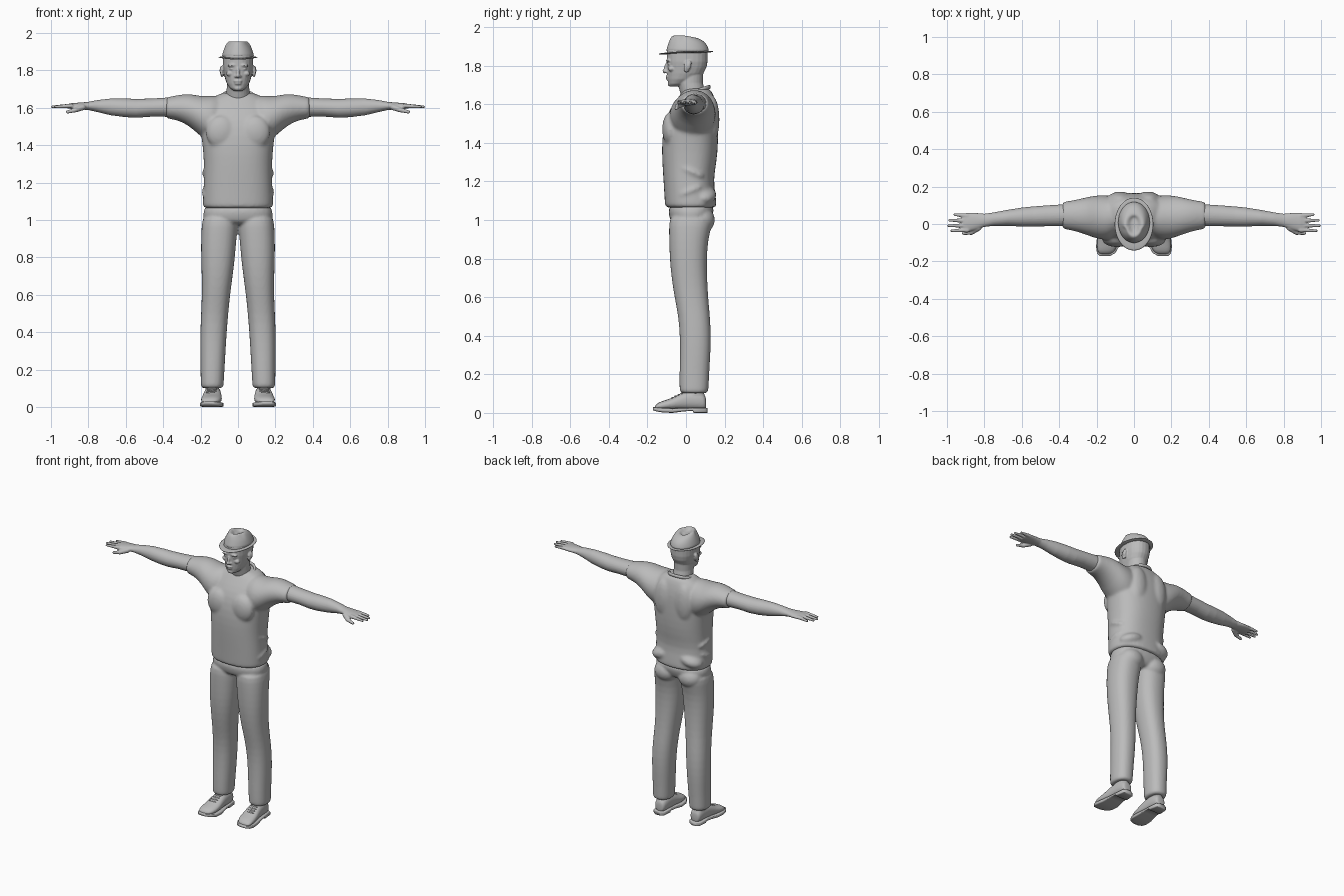
import bpy, bmesh, math
from mathutils import Vector, Matrix

grey = bpy.data.materials.new("plain grey")
grey.diffuse_color = (0.5, 0.5, 0.5, 1)


def loft(bm, axis, rings, s=1, power=2.0, n=24):
    """Skin rings (t, a0, a1, b0, b1): position on the axis, extents on the other two."""
    loops = []
    for t, a0, a1, b0, b1 in rings:
        loop = []
        for i in range(n):
            ang = 2 * math.pi * i / n
            c, d = math.cos(ang), math.sin(ang)
            a = (a0 + a1) / 2 + (a1 - a0) / 2 * math.copysign(abs(c) ** (2 / power), c)
            b = (b0 + b1) / 2 + (b1 - b0) / 2 * math.copysign(abs(d) ** (2 / power), d)
            x, y, z = {"x": (t, a, b), "y": (a, t, b), "z": (a, b, t)}[axis]
            loop.append(bm.verts.new((x * s, y, z)))
        loops.append(loop)
    for p, q in zip(loops, loops[1:]):
        for i in range(n):
            bm.faces.new((p[i], p[(i + 1) % n], q[(i + 1) % n], q[i]))
    bm.faces.new(loops[0])
    bm.faces.new(loops[-1])


def blob(bm, pos, size, tilt=(0, 0, 0)):
    """Ellipsoid with the given radii."""
    rot = Matrix.Rotation(tilt[2], 4, "Z") @ Matrix.Rotation(tilt[1], 4, "Y") @ Matrix.Rotation(tilt[0], 4, "X")
    bmesh.ops.create_uvsphere(bm, u_segments=16, v_segments=10, radius=1,
                              matrix=Matrix.Translation(pos) @ rot @ Matrix.Diagonal((*size, 1)))


def limb(bm, start, end, r1, r2):
    """Round-ended finger between two points."""
    a, b = Vector(start), Vector(end)
    for i in range(13):
        t = i / 12
        r = r1 + (r2 - r1) * t
        blob(bm, a.lerp(b, t), (r, r, r))


def finish(name, bm, voxel=0, smooth=0, mirror=False, subdiv=0):
    bmesh.ops.recalc_face_normals(bm, faces=bm.faces)
    me = bpy.data.meshes.new(name)
    bm.to_mesh(me)
    bm.free()
    me.materials.append(grey)
    for p in me.polygons:
        p.use_smooth = True
    ob = bpy.data.objects.new(name, me)
    bpy.context.collection.objects.link(ob)
    if subdiv:
        ob.modifiers.new("round", "SUBSURF").levels = subdiv
        ob.modifiers["round"].render_levels = subdiv
    if voxel:
        m = ob.modifiers.new("fuse", "REMESH")
        m.mode, m.voxel_size, m.use_smooth_shade = "VOXEL", voxel, True
    if smooth:
        m = ob.modifiers.new("soften", "SMOOTH")
        m.factor, m.iterations = 0.5, smooth
    if mirror:
        m = ob.modifiers.new("mirror", "MIRROR")
        m.use_mirror_merge = False
    return ob


# Shirt: torso, sleeves, shoulder blades and soft folds
bm = bmesh.new()
loft(bm, "z", [(1.06, -.185, .185, -.105, .155), (1.07, -.19, .19, -.11, .16), (1.13, -.188, .188, -.113, .155),
               (1.21, -.183, .183, -.118, .142), (1.3, -.183, .183, -.124, .16), (1.4, -.19, .19, -.127, .168),
               (1.5, -.205, .205, -.115, .168), (1.57, -.2, .2, -.088, .165), (1.63, -.17, .17, -.045, .15),
               (1.665, -.12, .12, -.02, .135), (1.685, -.08, .08, .0, .12)], power=2.4)
for s in (1, -1):
    loft(bm, "x", [(.08, -.06, .14, 1.4, 1.67), (.14, -.09, .155, 1.41, 1.665), (.2, -.08, .155, 1.445, 1.662),
                   (.25, -.06, .145, 1.495, 1.676), (.31, -.04, .13, 1.53, 1.672), (.36, -.03, .122, 1.54, 1.66),
                   (.378, -.026, .118, 1.542, 1.658), (.385, -.022, .114, 1.546, 1.655)], s)
    blob(bm, (.075 * s, .13, 1.52), (.07, .045, .13))
    blob(bm, (.09 * s, -.08, 1.47), (.085, .045, .09))
    blob(bm, (.1 * s, .09, 1.13), (.09, .07, .045), (0, .3 * s, 0))
    blob(bm, (.165 * s, .02, 1.15), (.03, .07, .022), (.4, 0, 0))
    blob(bm, (.165 * s, .03, 1.25), (.027, .07, .02), (-.4, 0, 0))
finish("shirt", bm, .009, 6, subdiv=1)

# Collar band around the neck
bm = bmesh.new()
pts = []
for i in range(40):
    a = 2 * math.pi * i / 40
    c = Vector((.08 * math.cos(a), .048 + .072 * math.sin(a), 1.665 + .024 * math.sin(a)))
    out = Vector((math.cos(a), math.sin(a), 0))
    pts.append([bm.verts.new(c + out * .008 * math.cos(k * math.pi / 4) + Vector((0, 0, .011 * math.sin(k * math.pi / 4))))
                for k in range(8)])
for i in range(40):
    p, q = pts[i], pts[(i + 1) % 40]
    for k in range(8):
        bm.faces.new((p[k], p[(k + 1) % 8], q[(k + 1) % 8], q[k]))
finish("collar", bm)

# Trousers: hips, seat and two legs
bm = bmesh.new()
loft(bm, "z", [(.97, -.17, .17, -.06, .11), (1.0, -.185, .185, -.085, .13), (1.04, -.187, .187, -.092, .145),
               (1.09, -.182, .182, -.09, .148)], power=2.4)
for s in (1, -1):
    loft(bm, "z", [(.1, .078, .198, -.03, .113), (.11, .077, .2, -.034, .117), (.2, .072, .2, -.034, .12),
                   (.3, .066, .202, -.032, .127), (.4, .06, .202, -.032, .13), (.5, .052, .198, -.04, .125),
                   (.6, .042, .193, -.06, .115), (.7, .028, .194, -.076, .11), (.8, .016, .198, -.085, .108),
                   (.9, .008, .198, -.088, .115), (.97, .0, .195, -.089, .135), (1.04, .0, .188, -.085, .145)], s, 2.3)
    blob(bm, (.09 * s, .08, 1.0), (.085, .072, .07))
finish("trousers", bm, .008, 4, subdiv=1)

# Arm and hand, mirrored
bm = bmesh.new()
loft(bm, "x", [(.3, -.015, .108, 1.55, 1.655), (.38, -.012, .105, 1.552, 1.655), (.46, -.012, .1, 1.553, 1.65),
               (.54, -.014, .094, 1.547, 1.648), (.6, -.014, .088, 1.55, 1.65), (.68, -.01, .075, 1.56, 1.65),
               (.75, -.01, .062, 1.577, 1.642), (.8, -.016, .055, 1.588, 1.632), (.85, -.032, .06, 1.592, 1.628),
               (.89, -.042, .06, 1.594, 1.625), (.915, -.04, .055, 1.598, 1.62)])
for y, tip, yt in ((-.033, .975, -.036), (-.008, .992, -.009), (.018, .986, .02), (.044, .958, .05)):
    limb(bm, (.89, y, 1.611), (tip, yt, 1.606), .0125, .008)
limb(bm, (.83, -.02, 1.603), (.87, -.046, 1.588), .016, .013)
limb(bm, (.87, -.046, 1.588), (.912, -.05, 1.578), .012, .009)
finish("arm", bm, .0045, 3, mirror=True)

# Head: neck, skull, jaw and facial features
bm = bmesh.new()
loft(bm, "z", [(1.6, -.075, .075, -.01, .11), (1.66, -.064, .064, -.03, .1), (1.71, -.06, .06, -.045, .088),
               (1.78, -.06, .06, -.04, .09)])
loft(bm, "z", [(1.692, -.024, .024, -.084, -.03), (1.705, -.043, .043, -.091, .0), (1.73, -.06, .06, -.095, .05),
               (1.76, -.07, .07, -.098, .09), (1.79, -.076, .076, -.098, .106), (1.82, -.081, .081, -.1, .112),
               (1.88, -.081, .081, -.1, .112), (1.915, -.06, .06, -.07, .09)], power=2.2)
blob(bm, (0, -.102, 1.79), (.009, .012, .033), (-.3, 0, 0))
blob(bm, (0, -.11, 1.772), (.012, .012, .01))
blob(bm, (0, -.095, 1.743), (.024, .012, .006))
blob(bm, (0, -.092, 1.73), (.02, .012, .007))
blob(bm, (0, -.083, 1.705), (.022, .012, .013))
for s in (1, -1):
    blob(bm, (.012 * s, -.1, 1.768), (.008, .01, .007))
    blob(bm, (.032 * s, -.091, 1.827), (.024, .013, .008), (0, .1 * s, 0))
    blob(bm, (.044 * s, -.076, 1.783), (.02, .016, .014))
    blob(bm, (.033 * s, -.085, 1.808), (.015, .011, .006))
    blob(bm, (.084 * s, .006, 1.795), (.009, .019, .032), (-.2, 0, .35 * s))
    blob(bm, (.09 * s, .016, 1.803), (.008, .012, .024), (-.2, 0, .35 * s))
finish("head", bm, .0045, 2)

# Hat crown with a teardrop dent
bm = bmesh.new()
loft(bm, "z", [(1.862, -.09, .09, -.108, .122), (1.89, -.084, .084, -.1, .118), (1.92, -.074, .074, -.09, .11),
               (1.945, -.062, .062, -.08, .09), (1.957, -.05, .05, -.068, .06), (1.953, -.035, .035, -.052, .045),
               (1.94, -.02, .02, -.035, .035), (1.937, -.008, .008, -.015, .02)], n=32)
for v in bm.verts:
    v.co.z -= max(0, v.co.y) * .22 * max(0, (v.co.z - 1.87) / .09)
    if v.co.z > 1.93 and v.co.y < -.02:
        v.co.x *= .85
finish("hat_crown", bm, subdiv=2)

# Hat brim, dipping at the front and curling up at sides and back
bm = bmesh.new()
loft(bm, "z", [(1.860, -.08, .08, -.1, .11), (1.860, -.1, .1, -.138, .137), (1.863, -.106, .106, -.145, .143),
               (1.867, -.1, .1, -.138, .137), (1.868, -.08, .08, -.1, .11)], n=32)
for v in bm.verts:
    v.co.z += .7 * v.co.x ** 2 + (.5 * v.co.y ** 2 if v.co.y > 0 else -.15 * v.co.y ** 2)
finish("hat_brim", bm, subdiv=1)

# Shoe upper, mirrored
bm = bmesh.new()
loft(bm, "y", [(.105, .11, .16, .02, .075), (.095, .098, .172, .015, .1), (.06, .092, .178, .015, .115),
               (.01, .09, .182, .015, .115), (-.03, .088, .187, .015, .102), (-.07, .085, .194, .015, .078),
               (-.11, .087, .199, .015, .065), (-.145, .1, .197, .015, .054), (-.163, .125, .185, .018, .036)], power=2.3)
loft(bm, "z", [(.06, .1, .178, -.01, .1), (.13, .1, .178, -.015, .1)])
finish("shoe", bm, .005, 3, mirror=True, subdiv=1)

# Shoe sole with raised heel, mirrored
bm = bmesh.new()
loft(bm, "y", [(.112, .115, .158, .0, .026), (.1, .095, .177, .0, .027), (.04, .09, .182, .0, .027),
               (.035, .09, .182, .01, .027), (-.01, .086, .187, .008, .025), (-.07, .077, .198, .0, .024),
               (-.12, .08, .203, .002, .026), (-.155, .1, .198, .008, .029), (-.172, .13, .182, .014, .03)], power=6)
finish("sole", bm, mirror=True)

# Laces, mirrored
bm = bmesh.new()
for i in range(4):
    blob(bm, (.138 + .002 * i, -.022 - .016 * i, .1 - .0075 * i), (.027, .006, .006), (.4, 0, 0))
finish("laces", bm, mirror=True)
